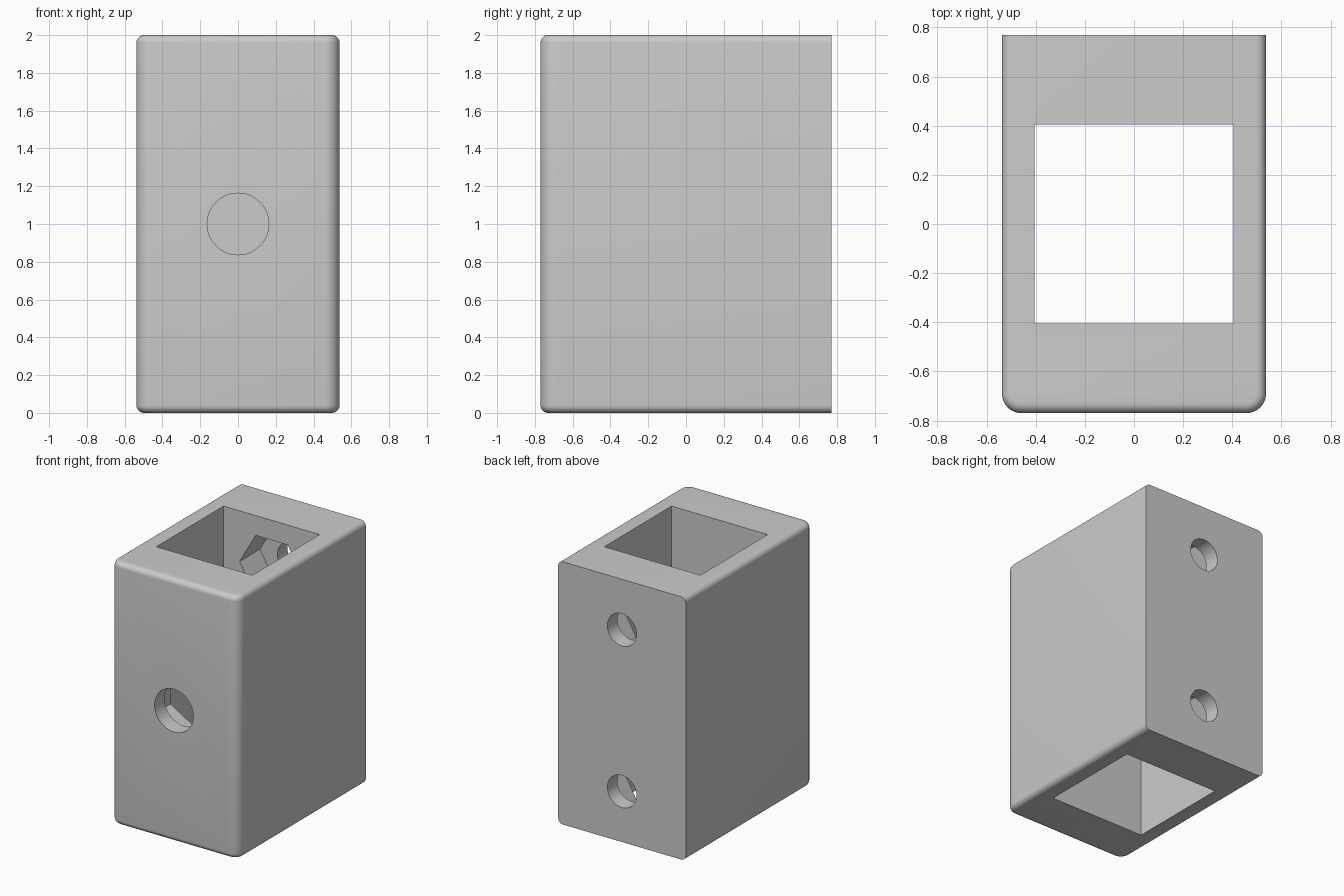
import bpy, bmesh, math
from mathutils import Matrix

if "Cube" in bpy.data.objects:
    bpy.data.objects.remove(bpy.data.objects["Cube"])

W, D, H = 1.075, 1.54, 2.0     # outer size
CAVITY = 0.81                  # square shaft through the block
SKIN = 0.12                    # wall left in front of each nut pocket
HX, HY = W / 2, D / 2

grey = bpy.data.materials.new("light_grey")
grey.diffuse_color = (0.6, 0.6, 0.6, 1)
grey.use_nodes = True
grey.node_tree.nodes["Principled BSDF"].inputs["Base Color"].default_value = grey.diffuse_color


def make_object(name, bm):
    mesh = bpy.data.meshes.new(name)
    bm.to_mesh(mesh)
    bm.free()
    obj = bpy.data.objects.new(name, mesh)
    bpy.context.collection.objects.link(obj)
    return obj


def box(sx, sy, sz):
    bm = bmesh.new()
    bmesh.ops.create_cube(bm, size=1)
    bmesh.ops.scale(bm, vec=(sx, sy, sz), verts=bm.verts)
    bmesh.ops.translate(bm, vec=(0, 0, H / 2), verts=bm.verts)
    return bm


def prism(name, sides, radius, y0, y1, z, turn=0.0):
    """Prism lying along y, first corner at angle turn from +x."""
    bm = bmesh.new()
    ring = [bm.verts.new((radius * math.cos(turn + math.tau * i / sides), y0,
                          z + radius * math.sin(turn + math.tau * i / sides)))
            for i in range(sides)]
    face = bm.faces.new(ring)
    ext = bmesh.ops.extrude_face_region(bm, geom=[face])
    new = [v for v in ext["geom"] if isinstance(v, bmesh.types.BMVert)]
    bmesh.ops.translate(bm, vec=(0, y1 - y0, 0), verts=new)
    bmesh.ops.recalc_face_normals(bm, faces=bm.faces)
    return make_object(name, bm)


def round_edges(bm, test, radius, segments):
    edges = [e for e in bm.edges if test(*[v.co for v in e.verts])]
    bmesh.ops.bevel(bm, geom=edges, offset=radius, offset_type='OFFSET',
                    segments=segments, profile=0.5, affect='EDGES')


# Outer block: rounded front corners, then a smaller round on top and bottom rims
bm = box(W, D, H)
round_edges(bm, lambda a, b: abs(a.z - b.z) > 1 and a.y < 0, 0.08, 10)
round_edges(bm, lambda a, b: abs(a.z - b.z) < 1e-4
            and not (a.y > HY - 1e-3 and b.y > HY - 1e-3), 0.04, 6)
bmesh.ops.recalc_face_normals(bm, faces=bm.faces)
block = make_object("mounting_block", bm)
block.data.materials.append(grey)

# Square shaft
cutters = [make_object("shaft_cutter", box(CAVITY, CAVITY, H + 1))]

# Front bolt hole with a hexagonal nut pocket opening into the shaft
cutters.append(prism("front_hole_cutter", 64, 0.163, -HY - 0.1, -0.3, 1.0))
cutters.append(prism("front_pocket_cutter", 6, 0.33, -HY + SKIN, -0.3, 1.0, math.pi / 6))

# Two back screw holes with smaller nut pockets
for z in (0.385, 1.615):
    cutters.append(prism("back_hole_cutter", 48, 0.123, 0.3, HY + 0.1, z))
    cutters.append(prism("back_pocket_cutter", 6, 0.27, 0.3, HY - SKIN, z))

for cutter in cutters:
    cutter.hide_render = True
    mod = block.modifiers.new(cutter.name, 'BOOLEAN')
    mod.operation = 'DIFFERENCE'
    mod.solver = 'EXACT'
    mod.object = cutter

# Apply the cuts and remove the helpers
bpy.context.view_layer.objects.active = block
block.select_set(True)
for mod in list(block.modifiers):
    bpy.ops.object.modifier_apply(modifier=mod.name)
for cutter in cutters:
    bpy.data.objects.remove(cutter)

bpy.ops.object.shade_smooth_by_angle(angle=math.radians(30))
